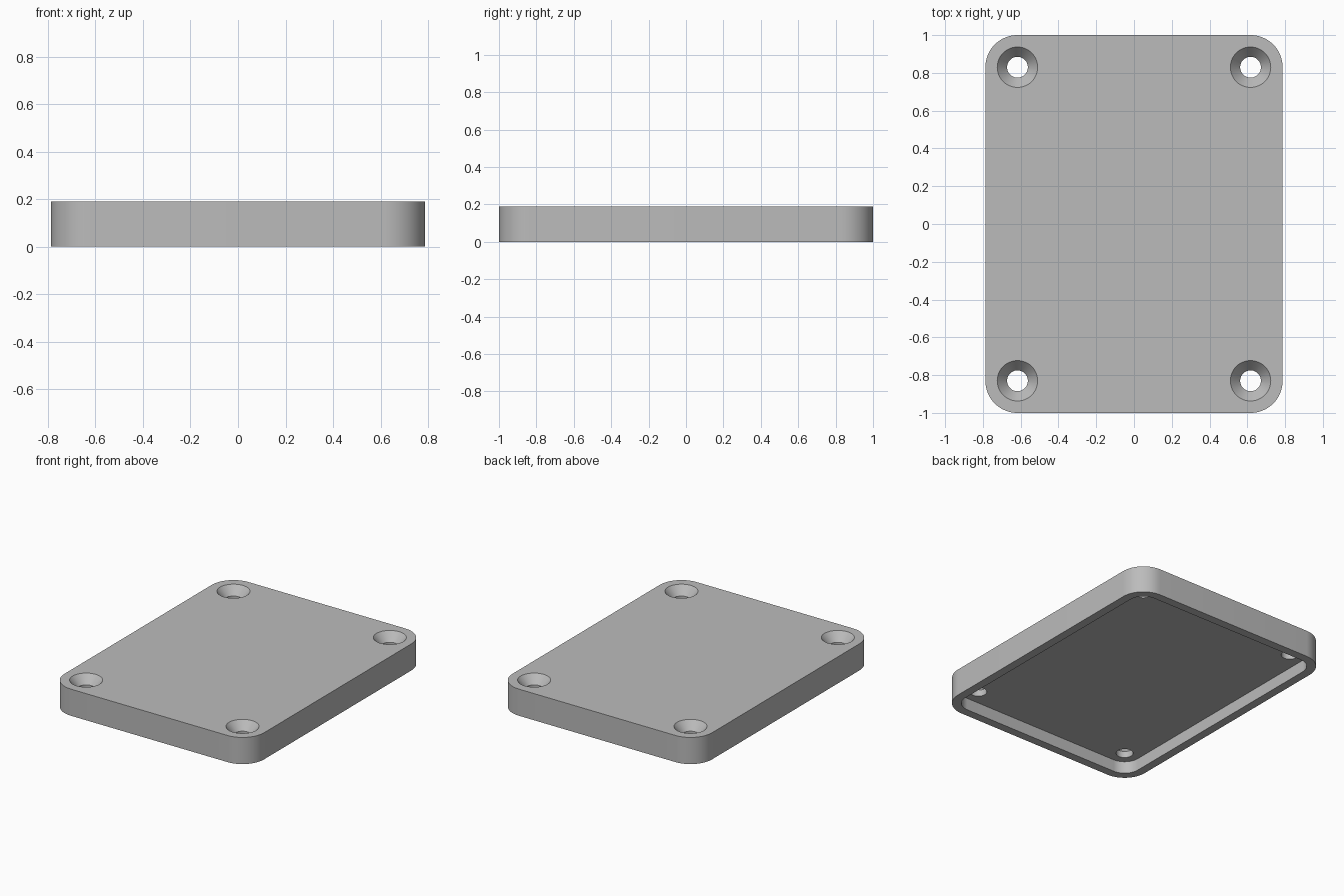
import bpy
import bmesh
import math

if "Cube" in bpy.data.objects:
    bpy.data.objects.remove(bpy.data.objects["Cube"], do_unlink=True)

HALF_X, HALF_Y, HEIGHT = 0.787, 1.0, 0.19
CORNER, WALL, RECESS = 0.17, 0.06, 0.085
HOLE_X, HOLE_Y = 0.617, 0.83
HOLE_R, SINK_R, SINK_DEPTH = 0.055, 0.107, 0.06

grey = bpy.data.materials.new("plain grey")
grey.use_nodes = True
colour = (0.5, 0.5, 0.5, 1)
grey.diffuse_color = colour
grey.node_tree.nodes["Principled BSDF"].inputs["Base Color"].default_value = colour


def make_object(name, bm):
    bmesh.ops.recalc_face_normals(bm, faces=bm.faces)
    mesh = bpy.data.meshes.new(name)
    bm.to_mesh(mesh)
    bm.free()
    mesh.materials.append(grey)
    obj = bpy.data.objects.new(name, mesh)
    bpy.context.collection.objects.link(obj)
    return obj


def rounded_slab(name, inset, z0, z1, steps=16):
    """Rounded rectangle, moved inwards by inset and extruded from z0 to z1."""
    bm = bmesh.new()
    verts = []
    radius = CORNER - inset
    for quarter, (sx, sy) in enumerate([(1, 1), (-1, 1), (-1, -1), (1, -1)]):
        for i in range(steps + 1):
            a = (quarter + i / steps) * math.pi / 2
            verts.append(bm.verts.new((sx * (HALF_X - CORNER) + radius * math.cos(a),
                                       sy * (HALF_Y - CORNER) + radius * math.sin(a), z0)))
    base = bm.faces.new(verts)
    top = bmesh.ops.extrude_face_region(bm, geom=[base])["geom"]
    bmesh.ops.translate(bm, vec=(0, 0, z1 - z0),
                        verts=[g for g in top if isinstance(g, bmesh.types.BMVert)])
    return make_object(name, bm)


def screw_cutter(name, x, y, sides=48):
    """Stacked rings: a straight hole that widens into a countersink."""
    bm = bmesh.new()
    over = 0.02
    slope = (SINK_R - HOLE_R) / SINK_DEPTH
    profile = [(HOLE_R, -over), (HOLE_R, HEIGHT - SINK_DEPTH),
               (SINK_R + over * slope, HEIGHT + over)]
    rings = [[bm.verts.new((x + r * math.cos(math.tau * i / sides),
                            y + r * math.sin(math.tau * i / sides), z))
              for i in range(sides)] for r, z in profile]
    for low, high in zip(rings, rings[1:]):
        for i in range(sides):
            j = (i + 1) % sides
            bm.faces.new((low[i], low[j], high[j], high[i]))
    bm.faces.new(rings[0])
    bm.faces.new(rings[-1])
    return make_object(name, bm)


# Lid body, hollow underside and four countersunk holes
lid = rounded_slab("lid", 0, 0, HEIGHT)
cutters = [rounded_slab("underside_cutter", WALL, -0.05, RECESS)]
for sx in (-1, 1):
    for sy in (-1, 1):
        cutters.append(screw_cutter("screw_hole_cutter", sx * HOLE_X, sy * HOLE_Y))

bpy.ops.object.select_all(action="DESELECT")
lid.select_set(True)
bpy.context.view_layer.objects.active = lid
for cutter in cutters:
    cutter.hide_render = True
    cut = lid.modifiers.new("cut", "BOOLEAN")
    cut.operation = "DIFFERENCE"
    cut.solver = "EXACT"
    cut.object = cutter
    bpy.ops.object.modifier_apply(modifier=cut.name)
for cutter in cutters:
    bpy.data.objects.remove(cutter, do_unlink=True)

bpy.ops.object.shade_smooth_by_angle(angle=math.radians(30))
